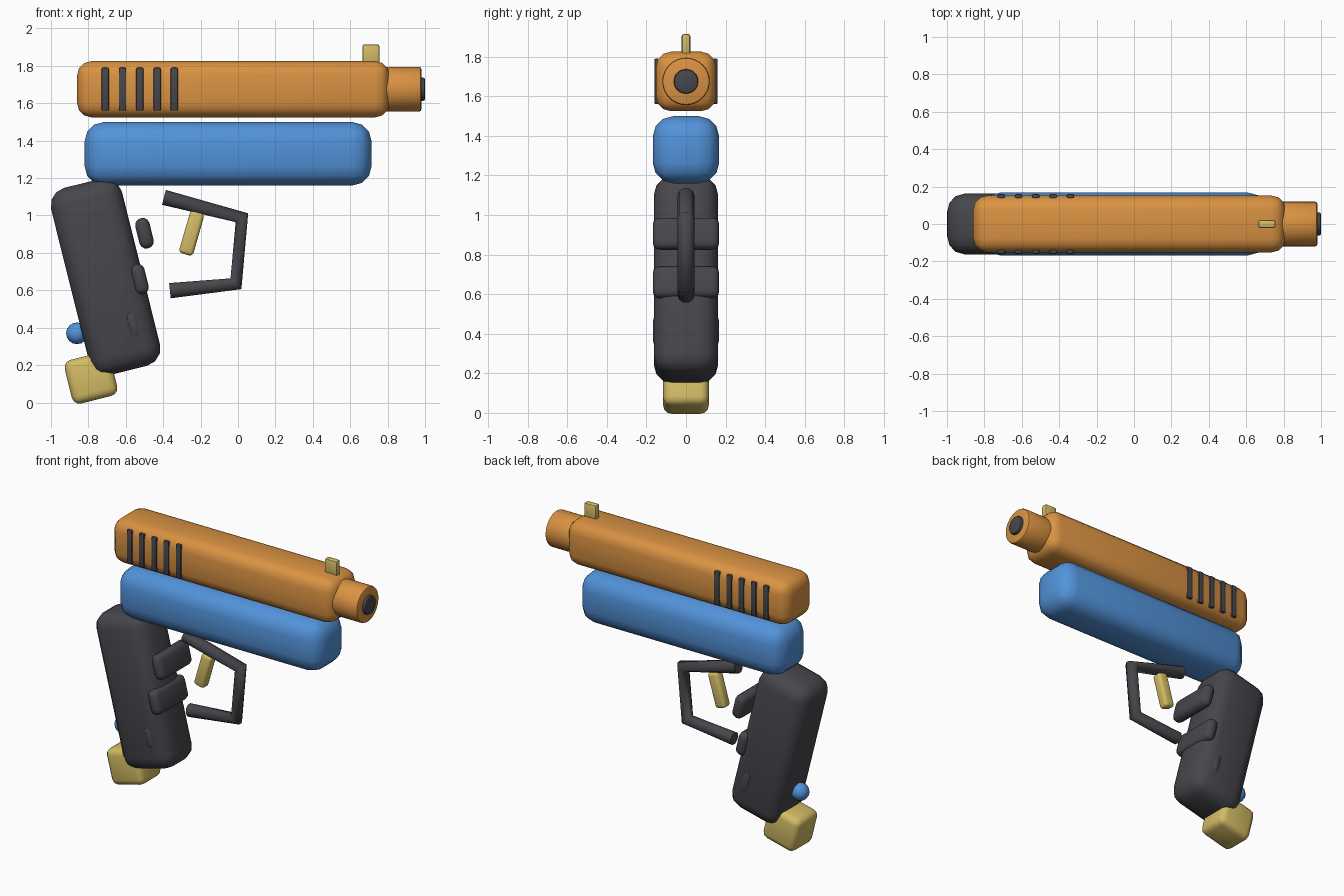
import bpy, bmesh
from math import radians
from mathutils import Matrix, Vector

default = bpy.data.objects.get("Cube")
if default:
    bpy.data.objects.remove(default, do_unlink=True)


def material(name, r, g, b):
    m = bpy.data.materials.new(name)
    m.use_nodes = True
    m.diffuse_color = (r, g, b, 1)
    bsdf = next(n for n in m.node_tree.nodes if n.type == 'BSDF_PRINCIPLED')
    bsdf.inputs["Base Color"].default_value = (r, g, b, 1)
    bsdf.inputs["Roughness"].default_value = 0.6
    return m


orange = material("orange", 0.70, 0.29, 0.055)
blue = material("blue", 0.085, 0.29, 0.70)
charcoal = material("charcoal", 0.063, 0.061, 0.072)
yellow = material("pale yellow", 0.65, 0.50, 0.13)


def finish(bm, name, mat, centre, tilt=0):
    """Turn a bmesh into a smooth-shaded object, tilted about the y axis."""
    mesh = bpy.data.meshes.new(name)
    bm.to_mesh(mesh)
    bm.free()
    mesh.materials.append(mat)
    ob = bpy.data.objects.new(name, mesh)
    bpy.context.collection.objects.link(ob)
    ob.location = centre
    ob.rotation_euler = (0, radians(tilt), 0)
    bpy.ops.object.select_all(action='DESELECT')
    ob.select_set(True)
    bpy.context.view_layer.objects.active = ob
    bpy.ops.object.shade_smooth_by_angle(angle=radians(40))
    return ob


def rounded_box(name, mat, centre, size, bevel, tilt=0, segments=3):
    bm = bmesh.new()
    bmesh.ops.create_cube(bm, size=1)
    bmesh.ops.scale(bm, vec=Vector(size), verts=bm.verts)
    bmesh.ops.bevel(bm, geom=bm.edges[:], offset=bevel, segments=segments,
                    profile=0.5, affect='EDGES', clamp_overlap=True)
    return finish(bm, name, mat, centre, tilt)


def x_cylinder(name, mat, x0, x1, z, radius, bevel):
    bm = bmesh.new()
    bmesh.ops.create_cone(bm, cap_ends=True, segments=32, radius1=radius,
                          radius2=radius, depth=x1 - x0,
                          matrix=Matrix.Rotation(radians(90), 4, 'Y'))
    rims = [e for e in bm.edges if abs(e.verts[0].co.x - e.verts[1].co.x) < 0.001]
    bmesh.ops.bevel(bm, geom=rims, offset=bevel, segments=2, profile=0.5,
                    affect='EDGES')
    return finish(bm, name, mat, ((x0 + x1) / 2, 0, z))


# Upper body: slide, barrel, bore and front sight
rounded_box("slide", orange, (-0.025, 0, 1.675), (1.67, 0.304, 0.3), 0.075)
x_cylinder("barrel", orange, 0.7, 0.98, 1.675, 0.12, 0.012)
x_cylinder("bore", charcoal, 0.9, 1.0, 1.675, 0.062, 0.01)
rounded_box("front_sight", yellow, (0.711, 0, 1.86), (0.092, 0.044, 0.11), 0.012, segments=2)

# Grip bars along both sides of the slide
for side, label in ((1, "left"), (-1, "right")):
    for i in range(5):
        rounded_box(f"slide_bar_{label}_{i + 1}", charcoal,
                    (-0.71 + 0.0925 * i, side * 0.147, 1.675),
                    (0.04, 0.026, 0.23), 0.008, segments=2)

# Lower frame
rounded_box("frame", blue, (-0.053, 0, 1.33), (1.535, 0.336, 0.34), 0.105)

# Handle with finger ridges
TILT = -14
rounded_box("handle", charcoal, (-0.708, 0, 0.672), (0.39, 0.324, 1.03), 0.095, TILT)
for i, (x, z) in enumerate(((-0.5, 0.905), (-0.527, 0.66), (-0.56, 0.415))):
    rounded_box(f"finger_ridge_{i + 1}", charcoal, (x, 0, z),
                (0.078, 0.336, 0.165), 0.036, TILT)

# Base block and rear knob
rounded_box("handle_base", yellow, (-0.786, 0, 0.132), (0.25, 0.23, 0.24), 0.042, TILT)
knob = bmesh.new()
bmesh.ops.create_uvsphere(knob, u_segments=12, v_segments=8, radius=0.058)
finish(knob, "rear_knob", blue, (-0.861, 0, 0.37))

# Trigger
rounded_box("trigger", yellow, (-0.248, 0, 0.905), (0.078, 0.07, 0.235), 0.02, 16)

# Trigger guard: bent tube
curve = bpy.data.curves.new("trigger_guard", 'CURVE')
curve.dimensions = '3D'
curve.bevel_depth = 0.043
curve.bevel_resolution = 3
curve.use_fill_caps = True
path = [(-0.396, 1.097), (0.021, 0.988), (-0.011, 0.635), (-0.364, 0.598)]
spline = curve.splines.new('POLY')
spline.points.add(len(path) - 1)
for point, (x, z) in zip(spline.points, path):
    point.co = (x, 0, z, 1)
curve.materials.append(charcoal)
guard = bpy.data.objects.new("trigger_guard", curve)
bpy.context.collection.objects.link(guard)
